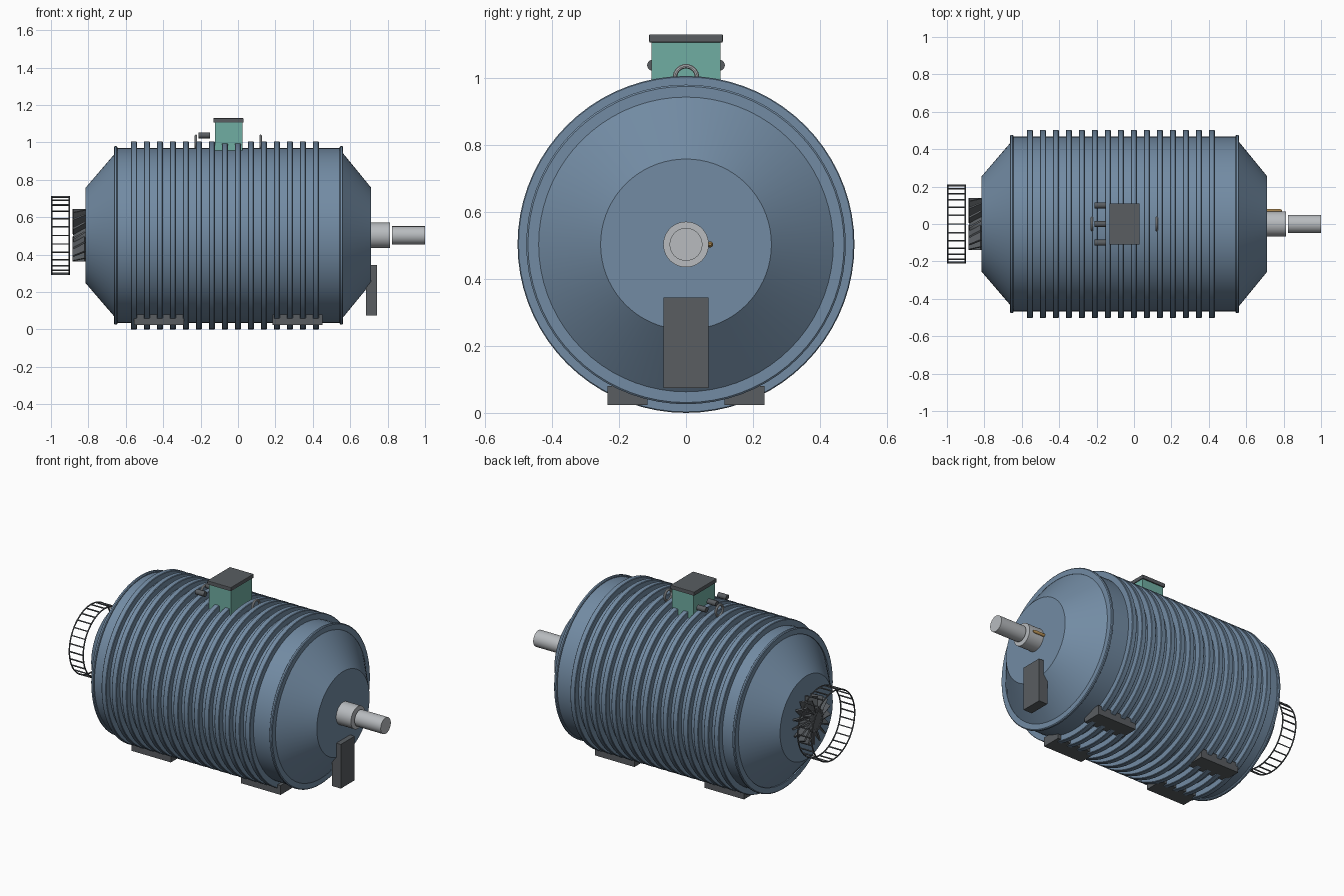
import bpy, bmesh, math
from mathutils import Matrix, Vector

if "Cube" in bpy.data.objects:
    bpy.data.objects.remove(bpy.data.objects["Cube"])

AXIS_Z = 0.503  # height of the shaft axis


def material(name, rgb):
    m = bpy.data.materials.new(name)
    m.diffuse_color = (*rgb, 1)
    m.use_nodes = True
    m.node_tree.nodes["Principled BSDF"].inputs["Base Color"].default_value = m.diffuse_color
    return m


BLUE = material("blue_paint", (0.17, 0.26, 0.37))
TEAL = material("teal_paint", (0.16, 0.42, 0.36))
DARK = material("dark_metal", (0.10, 0.11, 0.12))
STEEL = material("steel", (0.48, 0.50, 0.52))
BRASS = material("brass", (0.45, 0.27, 0.09))


def finish(bm, name, mat, smooth=True):
    bmesh.ops.recalc_face_normals(bm, faces=bm.faces)
    me = bpy.data.meshes.new(name)
    bm.to_mesh(me)
    bm.free()
    me.materials.append(mat)
    ob = bpy.data.objects.new(name, me)
    bpy.context.collection.objects.link(ob)
    if smooth:
        bpy.ops.object.select_all(action='DESELECT')
        ob.select_set(True)
        bpy.context.view_layer.objects.active = ob
        bpy.ops.object.shade_smooth_by_angle(angle=math.radians(30))
    return ob


def lathe(name, profile, mat, closed=False, center=(0, 0, AXIS_Z), n=72):
    """Turn an (x, radius) profile around the x direction."""
    bm = bmesh.new()
    rings = []
    for x, r in profile:
        rings.append([bm.verts.new(Vector(center) + Vector(
            (x, r * math.cos(a), r * math.sin(a))))
            for a in (2 * math.pi * i / n for i in range(n))])
    pairs = list(zip(rings, rings[1:]))
    if closed:
        pairs.append((rings[-1], rings[0]))
    else:
        bm.faces.new(rings[0])
        bm.faces.new(rings[-1])
    for a, b in pairs:
        for i in range(n):
            j = (i + 1) % n
            bm.faces.new((a[i], a[j], b[j], b[i]))
    return finish(bm, name, mat)


def add_box(bm, lo, hi, mat=Matrix()):
    lo, hi = Vector(lo), Vector(hi)
    m = mat @ Matrix.Translation((lo + hi) / 2) @ Matrix.Diagonal((*(hi - lo), 1))
    bmesh.ops.create_cube(bm, size=1, matrix=m)


def box(name, lo, hi, mat, bevel=0.0):
    bm = bmesh.new()
    add_box(bm, lo, hi)
    ob = finish(bm, name, mat, False)
    if bevel:
        b = ob.modifiers.new("bevel", 'BEVEL')
        b.width, b.segments = bevel, 2
    return ob


def torus_profile(x, radius, minor, n=10):
    return [(x + minor * math.cos(t), radius + minor * math.sin(t))
            for t in (2 * math.pi * i / n for i in range(n))]


# Housing with tapered end covers
lathe("housing", [(-0.65, 0.467), (0.55, 0.467)], BLUE)
lathe("rear_cover", [(-0.815, 0.255), (-0.65, 0.447)], BLUE)
lathe("front_cover", [(0.555, 0.447), (0.712, 0.255)], BLUE)
for name, x in (("rear_flange", -0.654), ("front_flange", 0.553)):
    lathe(name, [(x - 0.009, 0.44), (x - 0.009, 0.472), (x - 0.005, 0.477),
                 (x + 0.005, 0.477), (x + 0.009, 0.472), (x + 0.009, 0.44)],
          BLUE, closed=True)

# Cooling ribs
rib = lathe("cooling_ribs", [(-0.573, 0.455), (-0.573, 0.5), (-0.57, 0.503),
                             (-0.544, 0.503), (-0.541, 0.5), (-0.541, 0.455)],
            BLUE, closed=True)
arr = rib.modifiers.new("array", 'ARRAY')
arr.count = 15
arr.use_relative_offset = False
arr.use_constant_offset = True
arr.constant_offset_displace = (0.0695, 0, 0)

# Shaft, collar and key
lathe("shaft_collar", [(0.70, 0.068), (0.812, 0.068)], STEEL, n=40)
lathe("shaft_end", [(0.823, 0.049), (1.0, 0.049)], STEEL, n=40)
lathe("shaft_key", [(0.705, 0.009), (0.78, 0.009), (0.79, 0.004)], BRASS,
      center=(0, 0.072, AXIS_Z), n=16)

# Support plate below the shaft
box("support_plate", (0.684, -0.067, 0.075), (0.743, 0.067, 0.345), DARK)

# Four feet
for end, x0, x1 in (("rear", -0.557, -0.29), ("front", 0.185, 0.453)):
    for side, s in (("left", -1), ("right", 1)):
        y0, y1 = sorted((s * 0.115, s * 0.235))
        box(f"{end}_{side}_foot", (x0, y0, 0.023), (x1, y1, 0.08), DARK)

# Terminal box, lid and cable glands
box("terminal_box", (-0.124, -0.103, 0.955), (0.024, 0.103, 1.108), TEAL)
box("terminal_lid", (-0.132, -0.11, 1.106), (0.029, 0.11, 1.13), DARK, 0.003)
for i, y in enumerate((-0.1, 0, 0.1)):
    lathe(f"cable_gland_{i + 1}", [(-0.21, 0.016), (-0.151, 0.016)], DARK,
          center=(0, y, 1.038), n=20)

# Lifting eyes
for name, x in (("rear_lifting_eye", -0.225), ("front_lifting_eye", 0.121)):
    lathe(name, torus_profile(x, 0.033, 0.007), STEEL, closed=True,
          center=(0, 0, 1.002), n=32)

# Fan with pitched blades
lathe("fan_hub", [(-0.88, 0.07), (-0.81, 0.07)], DARK, n=32)
bm = bmesh.new()
for i in range(16):
    m = (Matrix.Translation((-0.85, 0, AXIS_Z))
         @ Matrix.Rotation(2 * math.pi * i / 16, 4, 'X')
         @ Matrix.Rotation(math.radians(30), 4, 'Z'))
    add_box(bm, (-0.036, -0.005, 0.05), (0.036, 0.005, 0.14), m)
finish(bm, "fan_blades", DARK, False)

# Open fan guard: two hoops joined by bars
for name, x in (("outer_guard_hoop", -0.996), ("inner_guard_hoop", -0.902)):
    lathe(name, torus_profile(x, 0.208, 0.004, 8), DARK, closed=True)
bm = bmesh.new()
for i in range(28):
    m = (Matrix.Translation((0, 0, AXIS_Z))
         @ Matrix.Rotation(2 * math.pi * i / 28, 4, 'X'))
    add_box(bm, (-0.997, -0.003, 0.205), (-0.901, 0.003, 0.211), m)
finish(bm, "guard_bars", DARK, False)
